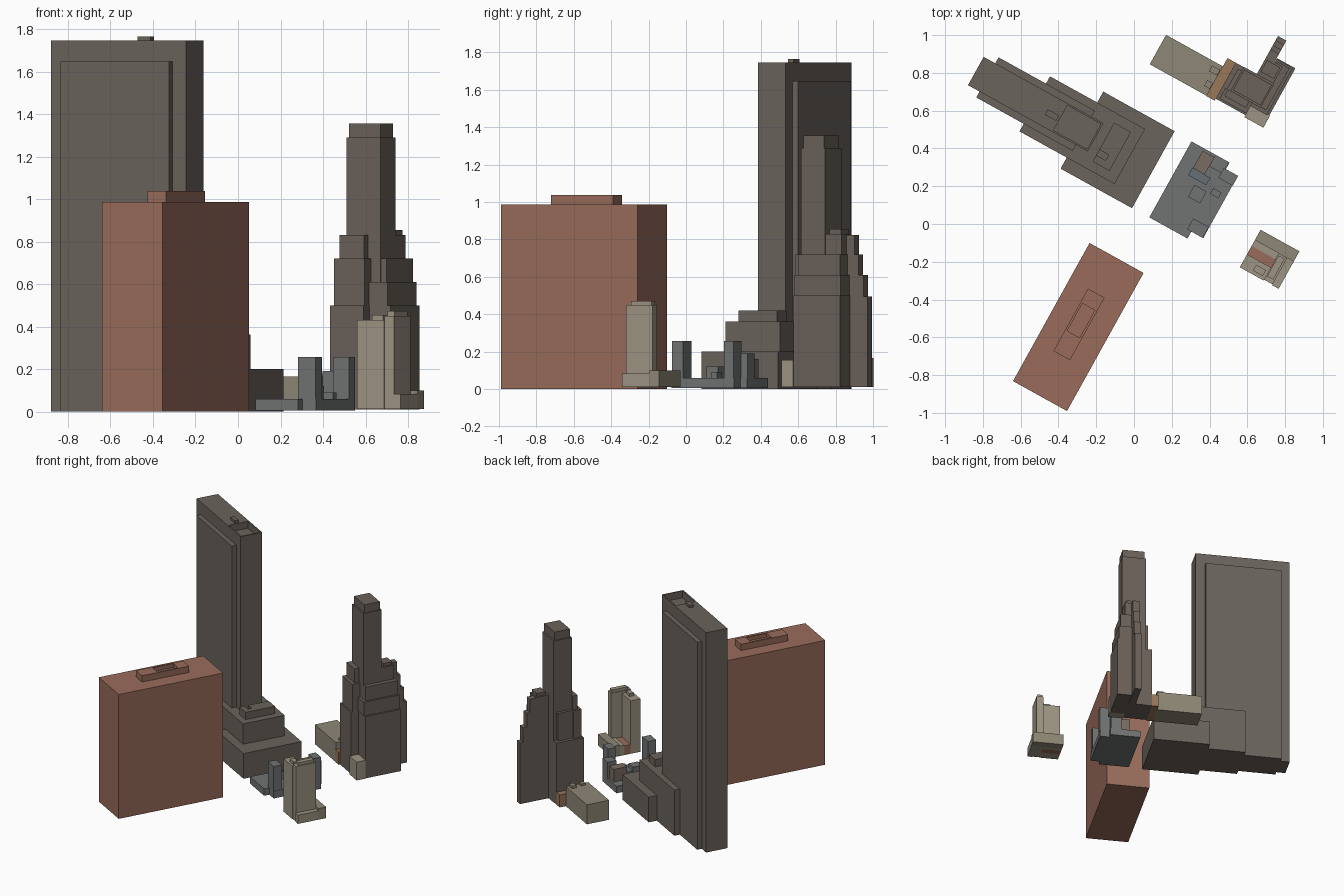
import bpy, bmesh, math

# The street grid is turned, so every block is laid out along local axes u, v
TURN = math.atan2(-0.485, 0.875)


def material(name, rgb):
    m = bpy.data.materials.new(name)
    m.diffuse_color = (*rgb, 1)
    return m


GREY = material("warm_grey", (0.145, 0.125, 0.107))
UMBER = material("umber_grey", (0.145, 0.12, 0.10))
BRICK = material("brick", (0.32, 0.15, 0.105))
SLATE = material("slate", (0.165, 0.172, 0.175))
BLUE = material("blue_slate", (0.13, 0.165, 0.18))
TAN = material("tan", (0.34, 0.30, 0.23))
SAND = material("sand", (0.27, 0.245, 0.18))
OCHRE = material("ochre", (0.32, 0.185, 0.10))
TAUPE = material("taupe", (0.19, 0.15, 0.12))


def box(name, mat, u, v, z):
    """Block spanning the (low, high) pairs u, v and z."""
    bm = bmesh.new()
    bmesh.ops.create_cube(bm, size=1)
    for p in bm.verts:
        p.co = [r[0] if c < 0 else r[1] for c, r in zip(p.co, (u, v, z))]
    me = bpy.data.meshes.new(name)
    bm.to_mesh(me)
    bm.free()
    ob = bpy.data.objects.new(name, me)
    if mat:
        me.materials.append(mat)
    ob.rotation_euler.z = TURN
    bpy.context.collection.objects.link(ob)
    return ob


def recess(ob, u, v, z):
    """Cut a sunken area out of a roof."""
    cutter = box(ob.name + "_cutter", None, u, v, z)
    cutter.hide_render = True
    cutter.hide_viewport = True
    mod = ob.modifiers.new("recess", "BOOLEAN")
    mod.operation = "DIFFERENCE"
    mod.solver = "EXACT"
    mod.object = cutter


def tiers(name, mat, rows, z0=0.01):
    """Stack of blocks, each row being (u0, u1, v0, v1, top)."""
    for i, (u0, u1, v0, v1, top) in enumerate(rows, 1):
        box(f"{name}_{i}", mat, (u0, u1), (v0, v1), (z0, top))
        z0 = top


# Brick slab block with a roof house
box("brick_slab", BRICK, (-0.157, 0.17), (-1.038, -0.202), (0, 0.987))
roof = box("brick_roof_house", BRICK, (-0.047, 0.053), (-0.795, -0.417), (0.987, 1.037))
recess(roof, (-0.035, 0.04), (-0.666, -0.50), (1.007, 1.1))

# Tall slab tower with lower side slabs and a stepped base
slab = box("slab_tower", GREY, (-1.125, -0.40), (0.217, 0.388), (0, 1.745))
recess(slab, (-0.613, -0.41), (0.227, 0.378), (1.69, 1.9))
box("slab_lift_house", GREY, (-0.694, -0.625), (0.278, 0.31), (1.745, 1.765))
for side, v in (("front", (0.181, 0.217)), ("rear", (0.388, 0.424))):
    box(f"slab_{side}_layer", GREY, (-1.055, -0.472), v, (0, 1.647))
box("slab_base_upper", GREY, (-0.768, -0.193), (0.135, 0.468), (0, 0.362))
box("slab_base_lower", GREY, (-0.482, -0.05), (0.068, 0.534), (0, 0.20))
plant = box("slab_base_plant_room", GREY, (-0.352, -0.25), (0.183, 0.418), (0.362, 0.42))
recess(plant, (-0.4, -0.295), (0.222, 0.255), (0.37, 0.5))

# Stepped skyscraper: central shaft, then its wings
tiers("skyscraper_shaft", UMBER, [(0.105, 0.288, 0.863, 1.01, 1.29),
                                  (0.114, 0.281, 0.874, 0.998, 1.355)])
tiers("skyscraper_southwest_wing", UMBER, [(0.057, 0.237, 0.79, 1.008, 0.50),
                                           (0.074, 0.237, 0.80, 0.863, 0.72),
                                           (0.09, 0.22, 0.825, 0.863, 0.83)])
box("skyscraper_west_shoulder", UMBER, (0.083, 0.105), (0.863, 0.985), (0.50, 0.72))
tiers("skyscraper_east_wing", UMBER, [(0.237, 0.348, 0.85, 1.135, 0.50),
                                      (0.237, 0.335, 0.845, 1.13, 0.61),
                                      (0.237, 0.32, 0.866, 1.12, 0.72),
                                      (0.184, 0.285, 1.01, 1.11, 0.83),
                                      (0.195, 0.275, 1.03, 1.10, 0.855)])
tiers("skyscraper_north_fin", UMBER, [(0.184, 0.235, 1.01, 1.24, 0.495),
                                      (0.184, 0.235, 1.01, 1.215, 0.61),
                                      (0.184, 0.235, 1.01, 1.185, 0.72),
                                      (0.184, 0.235, 1.01, 1.16, 0.825)])
box("skyscraper_corner_annex", TAN, (0.237, 0.352), (0.778, 0.85), (0.01, 0.155))

# Low neighbours of the skyscraper
box("sand_hall", SAND, (-0.337, 0.007), (0.78, 0.958), (0.01, 0.165))
box("sand_hall_vent_a", SAND, (-0.045, 0.004), (0.90, 0.935), (0.165, 0.185))
box("sand_hall_vent_b", SAND, (-0.03, 0.004), (0.82, 0.855), (0.165, 0.18))
box("ochre_link", OCHRE, (0.007, 0.057), (0.778, 1.008), (0.01, 0.11))

# Slate podium with small towers and roof boxes
box("podium_main", SLATE, (0.054, 0.285), (0.07, 0.53), (0.005, 0.06))
box("podium_side", SLATE, (0.285, 0.357), (0.112, 0.49), (0.005, 0.06))
for name, mat, u, v, top in [
        ("podium_south_tower", SLATE, (0.26, 0.354), (0.112, 0.178), 0.257),
        ("podium_east_tower", SLATE, (0.272, 0.359), (0.43, 0.49), 0.257),
        ("podium_middle_box", SLATE, (0.18, 0.253), (0.265, 0.337), 0.12),
        ("podium_small_box", SLATE, (0.275, 0.325), (0.335, 0.37), 0.09),
        ("podium_blue_box", BLUE, (0.125, 0.235), (0.365, 0.41), 0.12),
        ("podium_taupe_box", TAUPE, (0.13, 0.20), (0.41, 0.515), 0.16),
        ("podium_north_box", SLATE, (0.20, 0.28), (0.46, 0.53), 0.19)]:
    box(name, mat, u, v, (0.06, top))

# Tan L-shaped tower on a low base
box("tan_tower_west", TAN, (0.601, 0.745), (0.071, 0.15), (0.012, 0.432))
box("tan_tower_east", TAN, (0.745, 0.797), (0.076, 0.236), (0.012, 0.45))
box("tan_tower_cap", TAN, (0.75, 0.787), (0.10, 0.225), (0.45, 0.472))
box("tan_roof_box", TAN, (0.67, 0.73), (0.09, 0.125), (0.432, 0.455))
box("tan_low_north", SAND, (0.601, 0.836), (0.236, 0.298), (0.012, 0.10))
box("tan_low_middle", TAN, (0.601, 0.745), (0.20, 0.236), (0.012, 0.09))
box("tan_low_east", TAN, (0.797, 0.836), (0.071, 0.236), (0.012, 0.082))
box("red_low_roof", BRICK, (0.601, 0.745), (0.15, 0.20), (0.012, 0.085))
